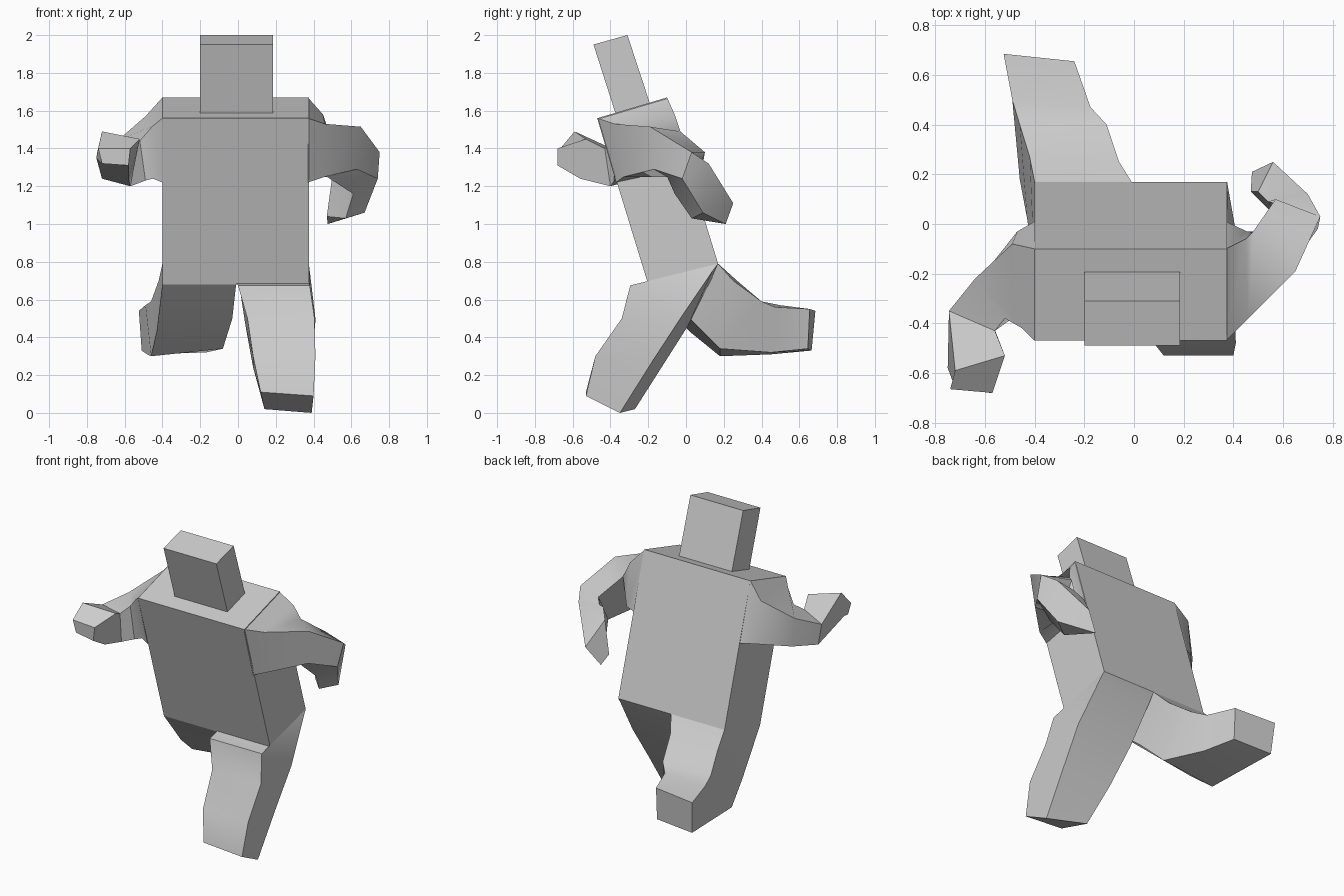
import bpy, bmesh
from math import radians


def loft(name, rings):
    """Skin a closed tube through four-cornered sections and cap both ends."""
    bm = bmesh.new()
    loops = [[bm.verts.new(p) for p in ring] for ring in rings]
    for a, b in zip(loops, loops[1:]):
        for i in range(4):
            j = (i + 1) % 4
            bm.faces.new((a[i], a[j], b[j], b[i]))
    bm.faces.new(loops[0])
    bm.faces.new(loops[-1])
    bmesh.ops.recalc_face_normals(bm, faces=bm.faces)
    mesh = bpy.data.meshes.new(name)
    bm.to_mesh(mesh)
    bm.free()
    ob = bpy.data.objects.new(name, mesh)
    bpy.context.collection.objects.link(ob)
    bpy.ops.object.select_all(action='DESELECT')
    ob.select_set(True)
    bpy.context.view_layer.objects.active = ob
    bpy.ops.object.shade_smooth_by_angle(angle=radians(35))
    return ob


def side_section(x, profile):
    return [(x, y, z) for y, z in profile]


# Leaning torso and head: side profiles swept across x
torso = [(-.47, 1.56), (-.10, 1.67), (.17, .79), (-.20, .68)]
head = [(-.49, 1.95), (-.31, 2.0), (-.185, 1.62), (-.365, 1.56)]
loft("torso", [side_section(x, torso) for x in (-.40, -.01, .375)])
loft("head", [side_section(x, head) for x in (-.20, -.01, .185)])

# Forward leg, hip to foot (front inner, front outer, back outer, back inner)
loft("front_leg", [
    [(-.01, -.20, .685), (.375, -.20, .685), (.375, .17, .79), (-.01, .17, .79)],
    [(0, -.295, .675), (.38, -.295, .675), (.38, .14, .75), (0, .14, .72)],
    [(.05, -.34, .50), (.405, -.34, .50), (.41, -.03, .50), (.04, .01, .46)],
    [(.08, -.48, .30), (.41, -.48, .30), (.40, -.18, .27), (.08, -.13, .24)],
    [(.12, -.53, .11), (.40, -.53, .09), (.39, -.35, 0), (.14, -.27, .02)],
])

# Trailing leg, hip to foot (upper outer, upper inner, lower inner, lower outer)
loft("rear_leg", [
    [(-.40, .17, .79), (-.01, .17, .79), (-.01, -.20, .68), (-.40, -.20, .68)],
    [(-.42, .27, .70), (-.06, .25, .70), (-.03, .02, .50), (-.43, .02, .43)],
    [(-.46, .40, .59), (-.11, .40, .59), (-.08, .18, .34), (-.46, .18, .30)],
    [(-.49, .50, .57), (-.175, .47, .56), (-.17, .45, .32), (-.48, .45, .31)],
    [(-.525, .685, .54), (-.24, .655, .55), (-.24, .645, .34), (-.51, .665, .33)],
])

# Arms start from the same section on the upper torso side
shoulder = [(-.47, 1.56), (-.10, 1.67), (.01, 1.30), (-.37, 1.22)]

# Arm swung back (outer top, inner top, inner bottom, outer bottom)
loft("back_arm", [
    side_section(.37, shoulder),
    [(.46, -.38, 1.53), (.45, -.06, 1.58), (.455, -.03, 1.30), (.46, -.33, 1.25)],
    [(.65, -.19, 1.515), (.48, -.03, 1.49), (.47, -.10, 1.25), (.63, -.17, 1.29)],
    [(.75, .03, 1.38), (.57, .10, 1.38), (.61, -.06, 1.16), (.74, -.02, 1.24)],
    [(.70, .12, 1.32), (.54, .09, 1.32), (.57, .03, 1.03), (.67, .09, 1.06)],
    [(.56, .25, 1.11), (.50, .13, 1.26), (.47, .13, 1.04), (.475, .21, 1.0)],
])

# Arm swung forward (top front, top back, bottom back, bottom front)
loft("forward_arm", [
    side_section(-.40, shoulder),
    [(-.45, -.42, 1.52), (-.49, -.08, 1.57), (-.47, -.03, 1.30), (-.45, -.36, 1.24)],
    [(-.52, -.38, 1.44), (-.64, -.22, 1.44), (-.62, -.22, 1.25), (-.49, -.38, 1.23)],
    [(-.56, -.43, 1.40), (-.745, -.35, 1.38), (-.72, -.35, 1.24), (-.57, -.40, 1.20)],
    [(-.52, -.53, 1.45), (-.72, -.59, 1.49), (-.75, -.58, 1.35), (-.58, -.56, 1.24)],
    [(-.57, -.68, 1.40), (-.74, -.665, 1.40), (-.72, -.66, 1.32), (-.58, -.68, 1.31)],
])
